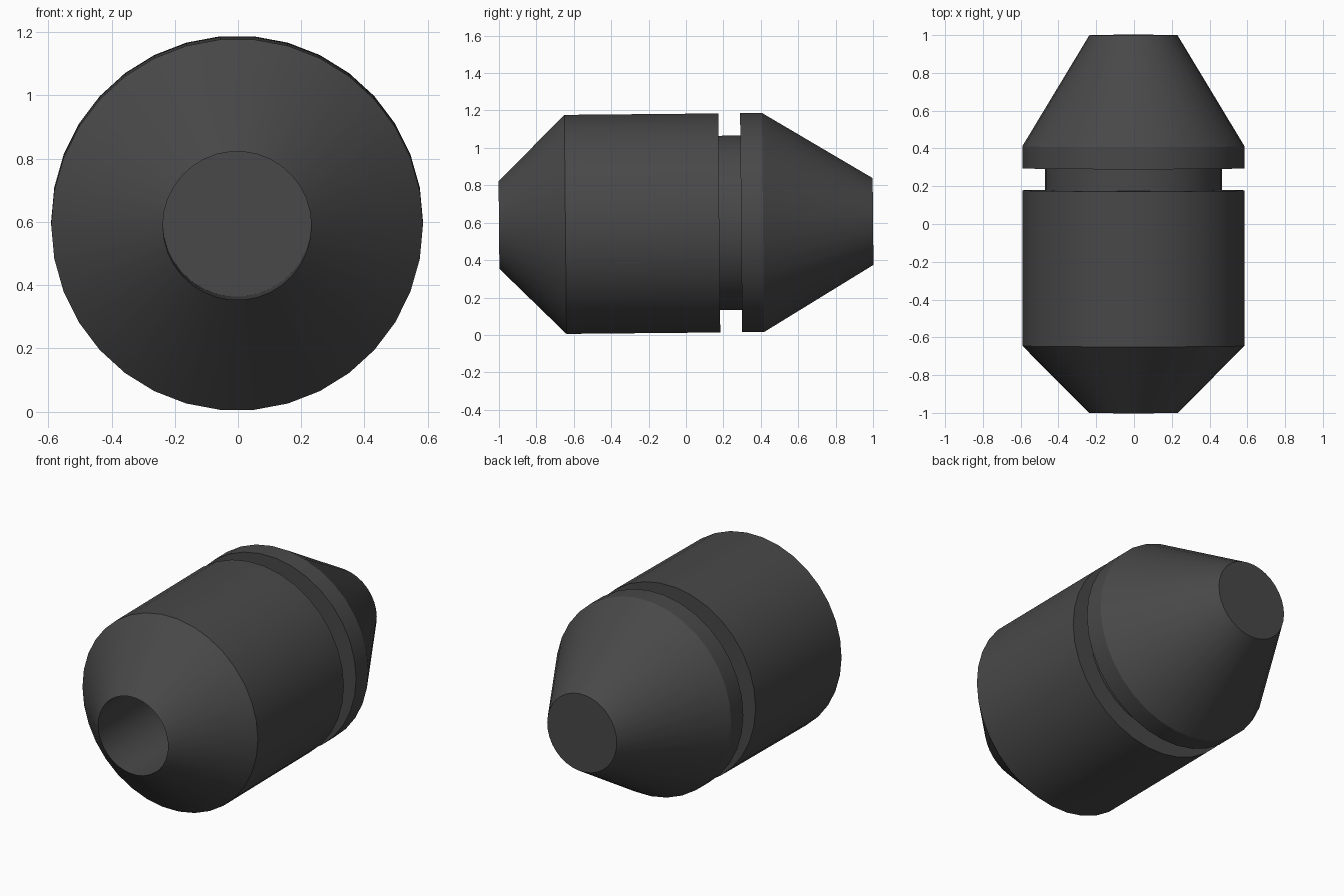
import bpy
import bmesh
from math import cos, sin, pi, radians
from mathutils import Matrix

SIDES = 34
TILT = Matrix.Translation((-0.003, 0, 0.597)) @ Matrix.Rotation(radians(0.54), 4, 'X')

cube = bpy.data.objects.get("Cube")
if cube:
    bpy.data.objects.remove(cube, do_unlink=True)

grey = bpy.data.materials.new("dark grey")
grey.use_nodes = True
colour = (0.065, 0.065, 0.065, 1)
grey.diffuse_color = colour
grey.node_tree.nodes["Principled BSDF"].inputs["Base Color"].default_value = colour


def lathe(name, profile):
    """Turn (y, radius) points around the long axis; radius 0 closes the end."""
    bm = bmesh.new()
    rings = []
    for y, r in profile:
        count = SIDES if r else 1
        rings.append([bm.verts.new((r * cos(2 * pi * i / SIDES), y, r * sin(2 * pi * i / SIDES)))
                      for i in range(count)])
    for a, b in zip(rings, rings[1:]):
        if len(a) == 1 or len(b) == 1:
            ring = b if len(a) == 1 else a
            bm.faces.new(ring if len(a) == 1 else ring[::-1])
            continue
        for i in range(SIDES):
            j = (i + 1) % SIDES
            bm.faces.new((a[i], b[i], b[j], a[j]))
    # Remove the unused centre points left by flat end caps
    bmesh.ops.delete(bm, geom=[v for v in bm.verts if not v.link_faces], context='VERTS')
    # Walk order runs front to back on the outside, so faces point outward
    bm.transform(TILT)
    mesh = bpy.data.meshes.new(name)
    bm.to_mesh(mesh)
    bm.free()
    mesh.materials.append(grey)
    obj = bpy.data.objects.new(name, mesh)
    bpy.context.collection.objects.link(obj)
    bpy.ops.object.select_all(action='DESELECT')
    obj.select_set(True)
    bpy.context.view_layer.objects.active = obj
    bpy.ops.object.mode_set(mode='EDIT')
    bpy.ops.mesh.select_all(action='SELECT')
    bpy.ops.mesh.flip_normals()
    bpy.ops.object.mode_set(mode='OBJECT')
    # Make every wall face away from the solid, decided by the outer skin
    outer = max(mesh.polygons, key=lambda p: (p.center.x ** 2 + (p.center.z - 0.597) ** 2))
    if outer.normal.x * outer.center.x + outer.normal.z * (outer.center.z - 0.597) < 0:
        mesh.flip_normals()
    bpy.ops.object.shade_smooth_by_angle(angle=radians(30))
    return obj


# Hollow casing: bore floor, bore wall, front taper, barrel, back shoulder
lathe("casing", [(0.1, 0), (0.1, 0.235), (-1, 0.235), (-0.645, 0.588),
                 (0.178, 0.588), (0.178, 0.468)])

# Recessed neck between the barrel and the nose
lathe("neck", [(0.178, 0.468), (0.295, 0.468)])

# Nose: back shoulder, rim, long taper, flat end
lathe("nose", [(0.295, 0.468), (0.295, 0.588), (0.412, 0.588), (1, 0.233), (1, 0)])
